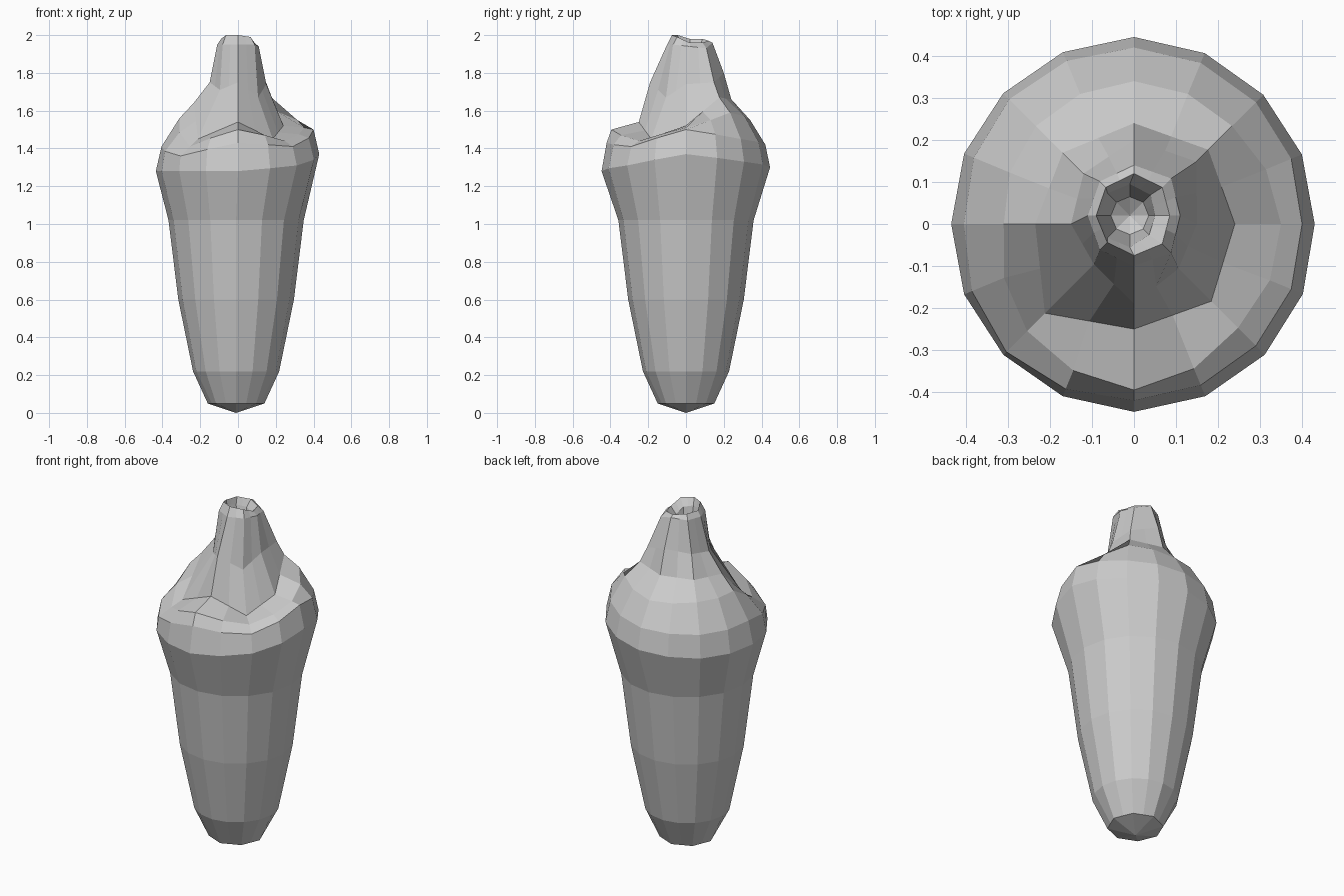
import bpy, bmesh
from math import cos, sin, pi

if "Cube" in bpy.data.objects:
    bpy.data.objects.remove(bpy.data.objects["Cube"])

SIDES = 16


def ring_round(radii, heights, cx=0.0, cy=0.0):
    """Ring from 8 radii and 8 heights (right, then counter-clockwise), blended to 16 points."""
    pts = []
    for i in range(SIDES):
        a, k, f = 2 * pi * i / SIDES, i // 2, (i % 2) / 2
        r = radii[k] * (1 - f) + radii[(k + 1) % 8] * f
        z = heights[k] * (1 - f) + heights[(k + 1) % 8] * f
        pts.append((cx + r * cos(a), cy + r * sin(a), z))
    return pts


def ring_octagon(radii, heights, cx=0.0, cy=0.0):
    """Same as ring_round, but the in-between points lie on straight octagon sides."""
    pts = ring_round(radii, heights, cx, cy)
    for i in range(1, SIDES, 2):
        a, b = pts[i - 1], pts[(i + 1) % SIDES]
        pts[i] = tuple((u + v) / 2 for u, v in zip(a, b))
    return pts


def even(r, z, cx=-0.01, shape=ring_round):
    return shape([r] * 8, [z] * 8, cx)


rings = [
    # tapered body
    even(0.150, 0.05, shape=ring_octagon),
    even(0.228, 0.22),
    even(0.306, 0.60),
    even(0.358, 1.02),
    # widest belt, slightly higher on the right
    ring_round([.43, .435, .445, .44, .435, .44, .447, .44],
               [1.37, 1.33, 1.30, 1.28, 1.28, 1.28, 1.28, 1.31]),
    # shoulder edge
    ring_round([.40, .41, .42, .42, .405, .43, .42, .41],
               [1.50, 1.45, 1.42, 1.41, 1.41, 1.36, 1.43, 1.41]),
    # twisted fold: high at the back, a low ledge at the front
    ring_round([.35, .33, .34, .33, .31, .36, .395, .35],
               [1.51, 1.59, 1.55, 1.56, 1.56, 1.41, 1.50, 1.44]),
    ring_octagon([.24, .25, .24, .24, .235, .30, .25, .26],
                 [1.52, 1.67, 1.66, 1.65, 1.64, 1.45, 1.54, 1.45]),
    # neck
    ring_octagon([.15, .21, .20, .17, .15, .135, .19, .15],
                 [1.74, 1.75, 1.80, 1.77, 1.75, 1.71, 1.75, 1.67]),
    # rim and hollow mouth
    ring_octagon([.11, .125, .12, .115, .11, .115, .12, .125],
                 [1.94, 1.93, 1.96, 1.95, 1.95, 1.95, 1.95, 1.95], 0, 0.02),
    ring_octagon([.085, .095, .10, .095, .09, .09, .095, .095],
                 [1.96, 1.96, 1.97, 1.98, 1.98, 2.00, 2.00, 1.99], 0, 0.02),
    ring_octagon([.06, .07, .075, .075, .075, .075, .075, .065],
                 [1.92, 1.92, 1.93, 1.94, 1.95, 1.96, 1.96, 1.95], -0.01, 0.02),
    ring_octagon([.045] * 8, [1.82] * 8, -0.01, 0.02),
]

bm = bmesh.new()
loops = [[bm.verts.new(p) for p in ring] for ring in rings]
for low, high in zip(loops, loops[1:]):
    for i in range(SIDES):
        j = (i + 1) % SIDES
        bm.faces.new((low[i], low[j], high[j], high[i]))

# pointed foot and mouth floor
tip = bm.verts.new((-0.01, 0, 0))
floor = bm.verts.new((-0.01, 0.02, 1.79))
for i in range(SIDES):
    j = (i + 1) % SIDES
    bm.faces.new((loops[0][j], loops[0][i], tip))
    bm.faces.new((loops[-1][i], loops[-1][j], floor))

bmesh.ops.recalc_face_normals(bm, faces=bm.faces)
mesh = bpy.data.meshes.new("twisted_vessel")
bm.to_mesh(mesh)
bm.free()
body = bpy.data.objects.new("twisted_vessel", mesh)
bpy.context.collection.objects.link(body)
